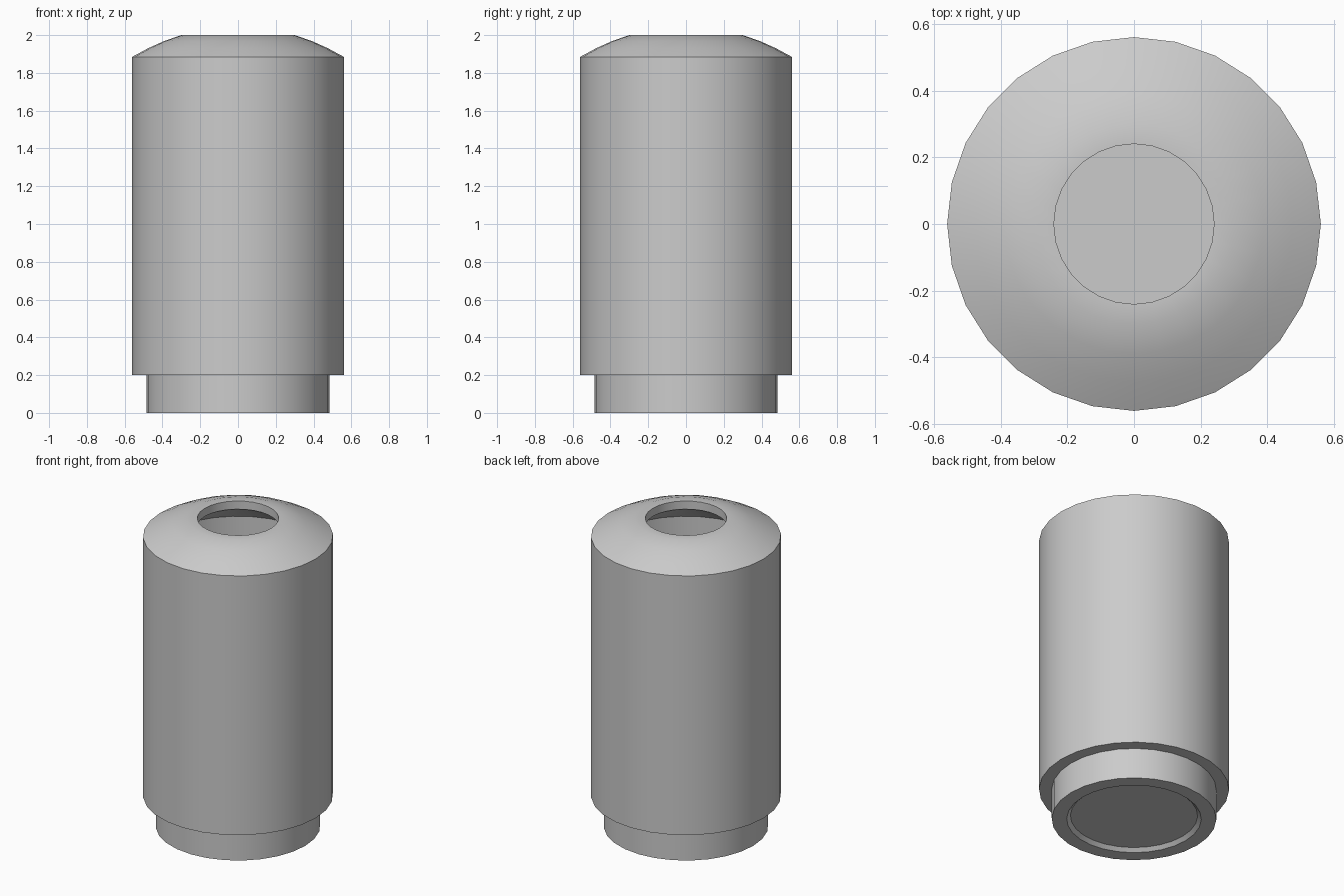
import bpy, bmesh, math

if "Cube" in bpy.data.objects:
    bpy.data.objects.remove(bpy.data.objects["Cube"])

SIDES = 28

metal = bpy.data.materials.new("plain_grey")
metal.diffuse_color = (0.6, 0.6, 0.6, 1)
metal.use_nodes = True
metal.node_tree.nodes["Principled BSDF"].inputs["Base Color"].default_value = metal.diffuse_color


def lathe(name, profile, closed=False):
    """Revolve (radius, z) points around z; radius 0 becomes a pole."""
    bm = bmesh.new()
    rings = []
    for r, z in profile:
        if r == 0:
            rings.append([bm.verts.new((0, 0, z))] * SIDES)
        else:
            rings.append([bm.verts.new((r * math.cos(2 * math.pi * i / SIDES),
                                        r * math.sin(2 * math.pi * i / SIDES), z))
                          for i in range(SIDES)])
    pairs = list(zip(rings, rings[1:]))
    if closed:
        pairs.append((rings[-1], rings[0]))
    for a, b in pairs:
        for i in range(SIDES):
            j = (i + 1) % SIDES
            bm.faces.new(list(dict.fromkeys((a[i], a[j], b[j], b[i]))))
    bmesh.ops.recalc_face_normals(bm, faces=bm.faces)
    mesh = bpy.data.meshes.new(name)
    bm.to_mesh(mesh)
    bm.free()
    mesh.materials.append(metal)
    obj = bpy.data.objects.new(name, mesh)
    bpy.context.collection.objects.link(obj)
    bpy.ops.object.select_all(action='DESELECT')
    obj.select_set(True)
    bpy.context.view_layer.objects.active = obj
    bpy.ops.object.shade_smooth_by_angle(angle=math.radians(30))
    return obj


# Hollow body: base collar, cylinder, domed shoulder, mouth, inner wall
lathe("hollow_body", [
    (0.397, 0.0), (0.485, 0.0), (0.485, 0.2), (0.56, 0.2),
    (0.56, 1.885), (0.475, 1.931), (0.39, 1.969), (0.30, 2.0),
    (0.24, 2.0), (0.24, 1.947),
    (0.50, 1.78), (0.50, 0.26), (0.375, 0.26), (0.375, 0.022),
], closed=True)

# Recessed base plate closing the bottom
lathe("base_plate", [
    (0, 0.022), (0.376, 0.022), (0.376, 0.26), (0, 0.26),
])
